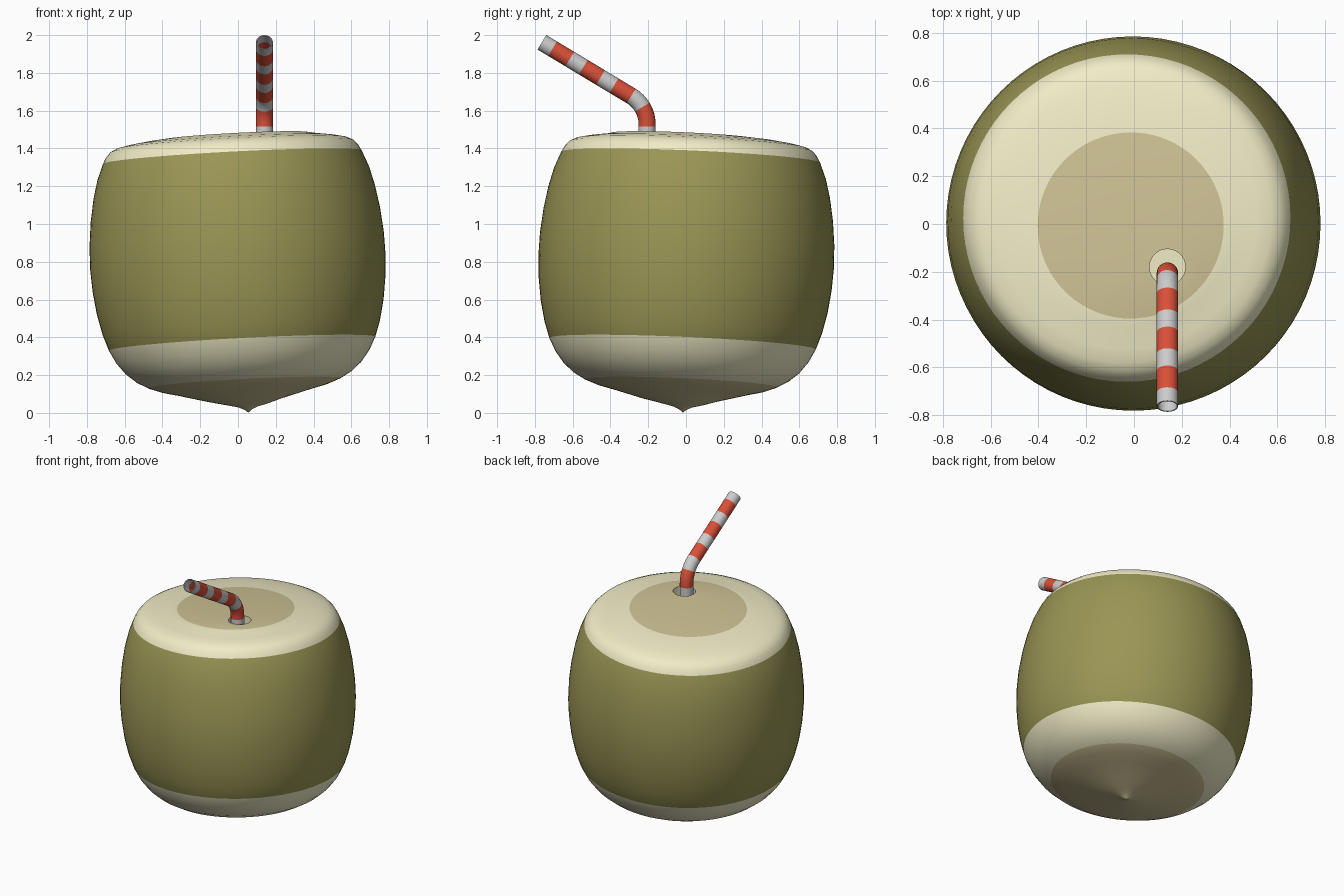
import bpy, bmesh
from math import sin, cos, pi, radians
from mathutils import Vector, Matrix

if "Cube" in bpy.data.objects:
    bpy.data.objects.remove(bpy.data.objects["Cube"])


def material(name, rgb):
    m = bpy.data.materials.new(name)
    m.diffuse_color = (*rgb, 1)
    m.use_nodes = True
    m.node_tree.nodes["Principled BSDF"].inputs["Base Color"].default_value = m.diffuse_color
    return m


husk = material("green_husk", (0.32, 0.30, 0.09))
cream = material("cream_flesh", (0.88, 0.84, 0.57))
tan = material("tan_core", (0.62, 0.54, 0.30))
red = material("red_stripe", (0.70, 0.08, 0.04))
white = material("white_stripe", (0.65, 0.65, 0.65))


def finish(bm, name, mats):
    bmesh.ops.recalc_face_normals(bm, faces=bm.faces)
    me = bpy.data.meshes.new(name)
    bm.to_mesh(me)
    bm.free()
    for m in mats:
        me.materials.append(m)
    ob = bpy.data.objects.new(name, me)
    bpy.context.collection.objects.link(ob)
    return ob


def activate(ob):
    bpy.ops.object.select_all(action='DESELECT')
    ob.select_set(True)
    bpy.context.view_layer.objects.active = ob


def bridge(bm, a, b, mat):
    n = len(a)
    for i in range(n):
        j = (i + 1) % n
        bm.faces.new((a[i], a[j], b[j], b[i])).material_index = mat


def fan(bm, ring, tip, mat):
    n = len(ring)
    for i in range(n):
        bm.faces.new((ring[i], ring[(i + 1) % n], tip)).material_index = mat


# Coconut body: lathed profile (radius, height, colour of the band above), leaning slightly
profile = [(0.02, 0.016, 2), (0.05, 0.030, 2), (0.10, 0.042, 2), (0.20, 0.068, 2),
           (0.35, 0.108, 2), (0.44, 0.130, 2), (0.51, 0.156, 1),
           (0.57, 0.190, 1), (0.625, 0.237, 1), (0.67, 0.295, 1), (0.706, 0.365, 0),
           (0.735, 0.45, 0), (0.760, 0.56, 0), (0.776, 0.68, 0), (0.783, 0.80, 0),
           (0.780, 0.92, 0), (0.767, 1.05, 0), (0.746, 1.17, 0), (0.720, 1.27, 0),
           (0.686, 1.355, 1), (0.668, 1.388, 1), (0.645, 1.413, 1), (0.61, 1.430, 1),
           (0.55, 1.443, 1), (0.46, 1.456, 1), (0.39, 1.464, 2), (0.20, 1.472, 2)]
N = 80
bm = bmesh.new()
rings = []
for r, z, _ in profile:
    ox, oy = (0.022, -0.036) if z > 1.46 else (0.014, 0.018) if z < 0.05 else (0, 0)
    rings.append([bm.verts.new((ox + r * cos(2 * pi * i / N), oy + r * sin(2 * pi * i / N), z))
                  for i in range(N)])
for k in range(len(rings) - 1):
    bridge(bm, rings[k], rings[k + 1], profile[k][2])
fan(bm, rings[0], bm.verts.new((0.014, 0.018, 0.0)), 2)
fan(bm, rings[-1], bm.verts.new((0.022, -0.036, 1.474)), 2)
pivot = Vector((0, 0, 0.782))
lean = Matrix.Rotation(radians(-3), 4, 'Y') @ Matrix.Rotation(radians(-2.5), 4, 'X')
bm.transform(Matrix.Translation(pivot) @ lean @ Matrix.Translation(-pivot))
body = finish(bm, "coconut_body", [husk, cream, tan])

# Straw hole cut into the top
bm = bmesh.new()
bmesh.ops.create_cone(bm, cap_ends=True, segments=40, radius1=0.075, radius2=0.075, depth=0.4,
                      matrix=Matrix.Translation((0.14, -0.18, 1.50)))
for f in bm.faces:
    f.material_index = 1
cutter = finish(bm, "hole_cutter", [husk, cream, tan])
cutter.hide_render = True
mod = body.modifiers.new("straw_hole", 'BOOLEAN')
mod.operation = 'DIFFERENCE'
mod.solver = 'EXACT'
mod.object = cutter
activate(body)
bpy.ops.object.modifier_apply(modifier=mod.name)
bpy.data.objects.remove(cutter)
bpy.ops.object.shade_smooth_by_angle(angle=radians(30))

# Bent straw: distance s runs from the free end, along the bend, down into the hole
END, LONG, BEND_R, ANG = Vector((0.14, -0.763, 1.962)), 0.55, 0.177, radians(59)
ARC = BEND_R * ANG
TOTAL = LONG + ARC + 0.25


def straw_point(s):
    """Centre and sideways normal (in the y-z plane) at distance s."""
    d0 = Vector((0, sin(ANG), -cos(ANG)))
    if s <= LONG:
        return END + d0 * s, Vector((0, cos(ANG), sin(ANG)))
    a = ANG - min((s - LONG) / BEND_R, ANG)
    centre = END + d0 * LONG - BEND_R * Vector((0, cos(ANG), sin(ANG)))
    n = Vector((0, cos(a), sin(a)))
    return centre + BEND_R * n - Vector((0, 0, max(s - LONG - ARC, 0))), n


# Stripe edges plus extra rings through the bend
edges, s = [0.0], 0.066
while s < TOTAL:
    edges.append(s)
    s += 0.106 if len(edges) % 2 == 0 else 0.084
stops = sorted(set(edges + [LONG + ARC * i / 12 for i in range(13)] + [TOTAL]))
bm = bmesh.new()
M, prev = 32, None
for k, s in enumerate(stops):
    p, n = straw_point(s)
    ring = [bm.verts.new(p + 0.045 * (n * cos(2 * pi * i / M) + Vector((1, 0, 0)) * sin(2 * pi * i / M)))
            for i in range(M)]
    if prev:
        mid = (stops[k - 1] + s) / 2
        bridge(bm, prev, ring, (sum(e <= mid for e in edges) - 1) % 2)
    prev = ring
straw = finish(bm, "bent_straw", [white, red])
wall = straw.modifiers.new("wall", 'SOLIDIFY')
wall.thickness = 0.005
wall.offset = -1
activate(straw)
bpy.ops.object.modifier_apply(modifier=wall.name)
bpy.ops.object.shade_smooth_by_angle(angle=radians(30))
